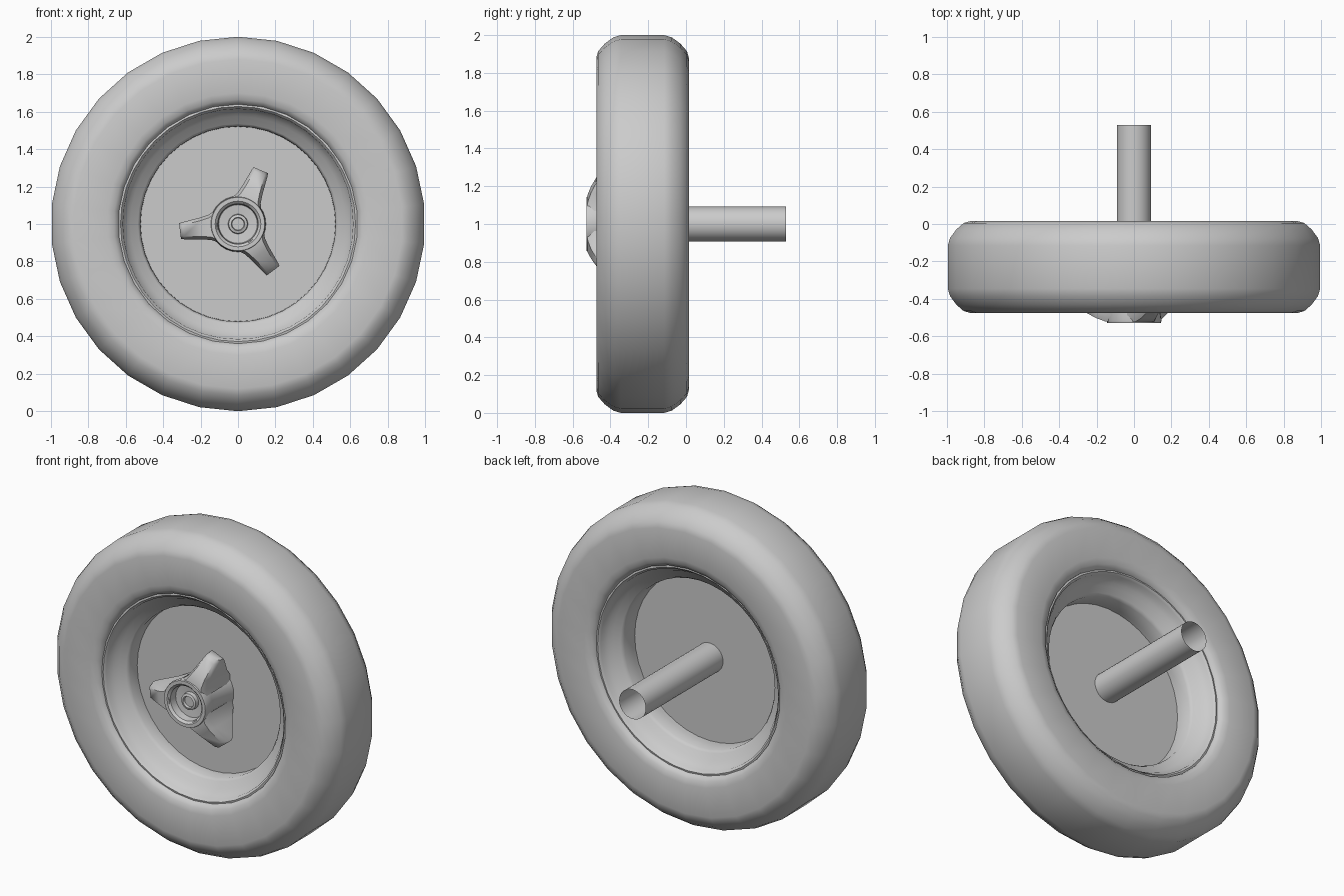
import bpy, bmesh
from math import sin, cos, pi, radians

if "Cube" in bpy.data.objects:
    bpy.data.objects.remove(bpy.data.objects["Cube"])

CZ = 1.0       # wheel centre height
MID = -0.23    # middle plane of the wheel


def finish(name, bm, angle=35):
    bmesh.ops.recalc_face_normals(bm, faces=bm.faces)
    me = bpy.data.meshes.new(name)
    bm.to_mesh(me)
    bm.free()
    ob = bpy.data.objects.new(name, me)
    bpy.context.collection.objects.link(ob)
    bpy.ops.object.select_all(action='DESELECT')
    ob.select_set(True)
    bpy.context.view_layer.objects.active = ob
    bpy.ops.object.shade_smooth_by_angle(angle=radians(angle))
    return ob


def lathe(name, profile, sides, angle=35):
    """Spin (radius, y) points about the wheel axis."""
    bm = bmesh.new()
    rings = []
    for r, y in profile:
        if r == 0:
            rings.append([bm.verts.new((0, y, CZ))] * sides)
        else:
            rings.append([bm.verts.new((r * sin(2 * pi * i / sides), y, CZ + r * cos(2 * pi * i / sides)))
                          for i in range(sides)])
    for a, b in zip(rings, rings[1:]):
        for i in range(sides):
            j = (i + 1) % sides
            bm.faces.new(dict.fromkeys((a[i], a[j], b[j], b[i])))
    return finish(name, bm, angle)


def mirrored(front):
    """Add the same profile reflected across the wheel's middle plane."""
    return front + [(r, 2 * MID - y) for r, y in reversed(front)]


# Tyre with rounded shoulders and flat tread
lathe("tyre", mirrored([(0.635, -0.42), (0.642, -0.445), (0.665, -0.463), (0.70, -0.472),
                        (0.88, -0.475), (0.915, -0.465), (0.955, -0.43), (0.988, -0.385),
                        (1.0, -0.345)]), 30, 50)

# Stepped rim barrel, open front and back
lathe("rim", mirrored([(0.642, -0.435), (0.628, -0.438), (0.615, -0.425), (0.612, -0.40),
                       (0.59, -0.385), (0.575, -0.36), (0.535, -0.345), (0.522, -0.325),
                       (0.52, -0.25)]), 40, 50)

# Flat wheel disc
lathe("wheel_disc", [(0, -0.255), (0.521, -0.255), (0.521, -0.235), (0, -0.235)], 40)

# Hollow axle
lathe("axle", [(0.092, -0.235), (0.092, 0.53)], 32)

# Spinner hub: cup with a small stepped boss in the middle
lathe("spinner_hub", [(0.15, -0.25), (0.132, -0.36), (0.138, -0.45), (0.147, -0.515), (0.143, -0.528),
                      (0.122, -0.528), (0.108, -0.515), (0.103, -0.47), (0.053, -0.465),
                      (0.050, -0.49), (0.036, -0.495), (0.032, -0.48), (0, -0.48)], 28)

# Three swept wings: (radius, front y, back y, front half width, back half width)
SECTIONS = [(0.112, -0.522, -0.25, 0.072, 0.088), (0.15, -0.520, -0.25, 0.052, 0.068),
            (0.20, -0.502, -0.295, 0.042, 0.058), (0.295, -0.452, -0.36, 0.030, 0.046),
            (0.312, -0.430, -0.375, 0.026, 0.042)]
for n, deg in enumerate((67, 187, 307)):
    bm = bmesh.new()
    a = radians(deg)
    loops = []
    for r, yf, yb, wf, wb in SECTIONS:
        ym = yf + 0.035
        pts = [(-wf, yf), (wf, yf), (wb, ym), (wb, yb), (-wb, yb), (-wb, ym)]
        loops.append([bm.verts.new((r * cos(a) - w * sin(a), y, CZ + r * sin(a) + w * cos(a)))
                      for w, y in pts])
    for p, q in zip(loops, loops[1:]):
        for i in range(6):
            j = (i + 1) % 6
            bm.faces.new((p[i], p[j], q[j], q[i]))
    bm.faces.new(loops[-1])
    bm.faces.new(loops[0][::-1])
    finish(f"spinner_wing_{n + 1}", bm, 50)
